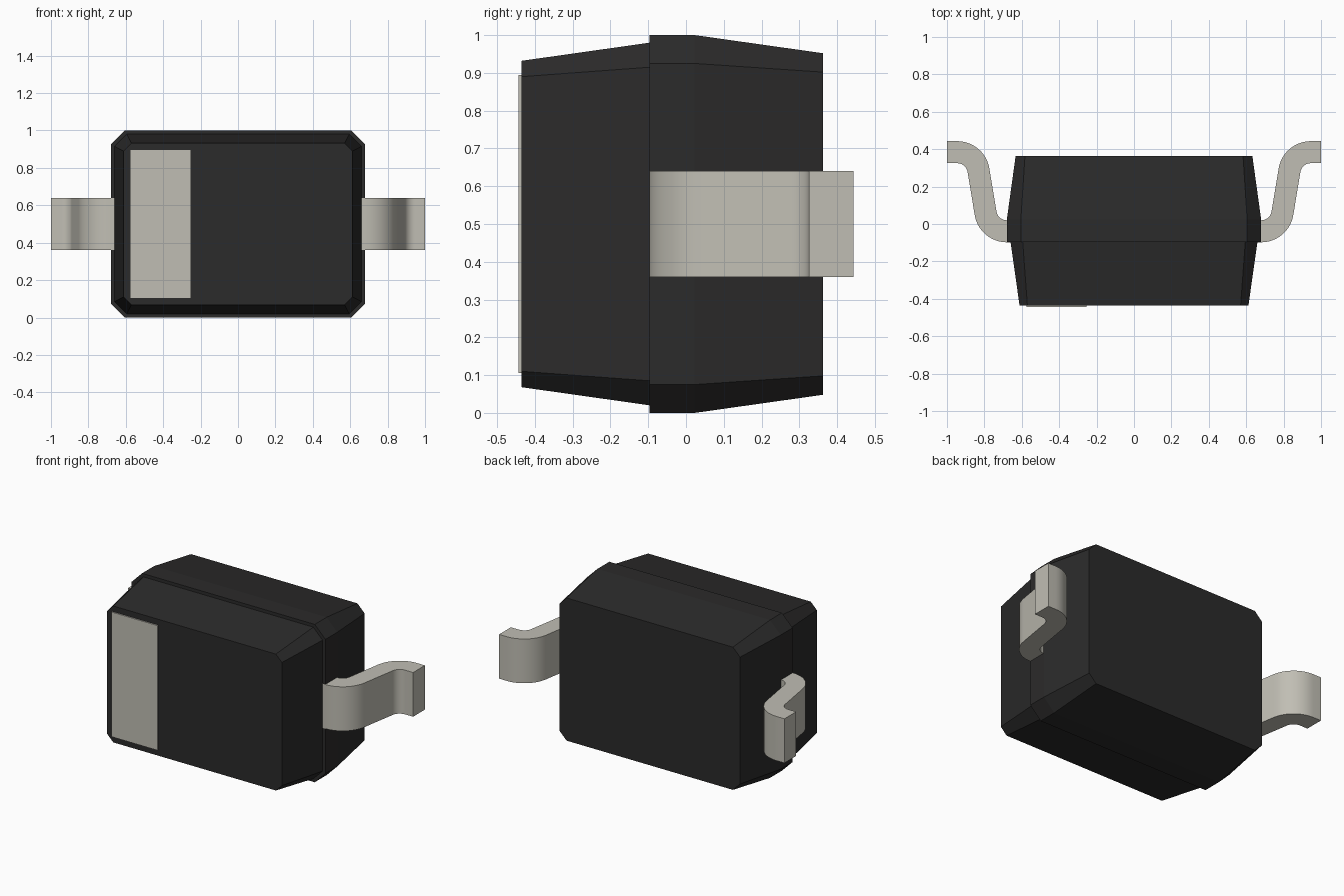
import bpy, bmesh, math

if "Cube" in bpy.data.objects:
    bpy.data.objects.remove(bpy.data.objects["Cube"])


def material(name, color):
    m = bpy.data.materials.new(name)
    m.diffuse_color = (*color, 1)
    m.use_nodes = True
    m.node_tree.nodes["Principled BSDF"].inputs["Base Color"].default_value = m.diffuse_color
    return m


BLACK = material("black plastic", (0.024, 0.0235, 0.0235))
METAL = material("pale metal", (0.53, 0.515, 0.455))


def loft(name, rings, mat):
    """Skin a list of equal-length point rings and cap both ends."""
    bm = bmesh.new()
    loops = [[bm.verts.new(p) for p in ring] for ring in rings]
    n = len(loops[0])
    for a, b in zip(loops, loops[1:]):
        for i in range(n):
            j = (i + 1) % n
            bm.faces.new((a[i], a[j], b[j], b[i]))
    bm.faces.new(loops[0])
    bm.faces.new(loops[-1])
    bmesh.ops.recalc_face_normals(bm, faces=bm.faces)
    me = bpy.data.meshes.new(name)
    bm.to_mesh(me)
    bm.free()
    me.materials.append(mat)
    ob = bpy.data.objects.new(name, me)
    bpy.context.collection.objects.link(ob)
    return ob


def octagon(y, hx, hz, c):
    """Rectangle with chamfered corners in the xz plane."""
    pts = [(hx, hz - c), (hx - c, hz), (c - hx, hz), (-hx, hz - c),
           (-hx, c - hz), (c - hx, -hz), (hx - c, -hz), (hx, c - hz)]
    return [(x, y, 0.5 + z) for x, z in pts]


# Moulded body: tapered front half, stepped rim, tapered back half
loft("body", [octagon(-0.435, 0.612, 0.432, 0.042),
              octagon(-0.096, 0.66, 0.48, 0.065),
              octagon(-0.096, 0.68, 0.50, 0.075),
              octagon(0.023, 0.68, 0.50, 0.075),
              octagon(0.363, 0.633, 0.452, 0.05)], BLACK)

# Polarity band: thin plate on the front face
loft("polarity_band", [[(x, y, z) for x, z in
                        ((-0.575, 0.105), (-0.255, 0.105), (-0.255, 0.895), (-0.575, 0.895))]
                       for y in (-0.443, -0.434)], METAL)


# Gull-wing leads: strip swept along two bends
def lead(name, side):
    t, r, bend, steps = 0.059, 0.115, math.radians(81), 12
    path = [(0.6, -0.039, 0.0)]                      # x, y, heading angle
    for i in range(steps + 1):
        a = bend * i / steps
        path.append((0.68 + r * math.sin(a), 0.076 - r * math.cos(a), a))
    for i in range(steps, -1, -1):
        a = bend * i / steps
        path.append((0.945 - r * math.sin(a), 0.269 + r * math.cos(a), a))
    path.append((1.0, 0.384, 0.0))
    rings = []
    for x, y, a in path:
        nx, ny = -math.sin(a) * t, math.cos(a) * t
        rings.append([(side * (x + nx), y + ny, 0.36), (side * (x + nx), y + ny, 0.64),
                      (side * (x - nx), y - ny, 0.64), (side * (x - nx), y - ny, 0.36)])
    ob = loft(name, rings, METAL)
    bpy.ops.object.select_all(action='DESELECT')
    ob.select_set(True)
    bpy.context.view_layer.objects.active = ob
    bpy.ops.object.shade_smooth_by_angle(angle=math.radians(30))


lead("right_lead", 1)
lead("left_lead", -1)
